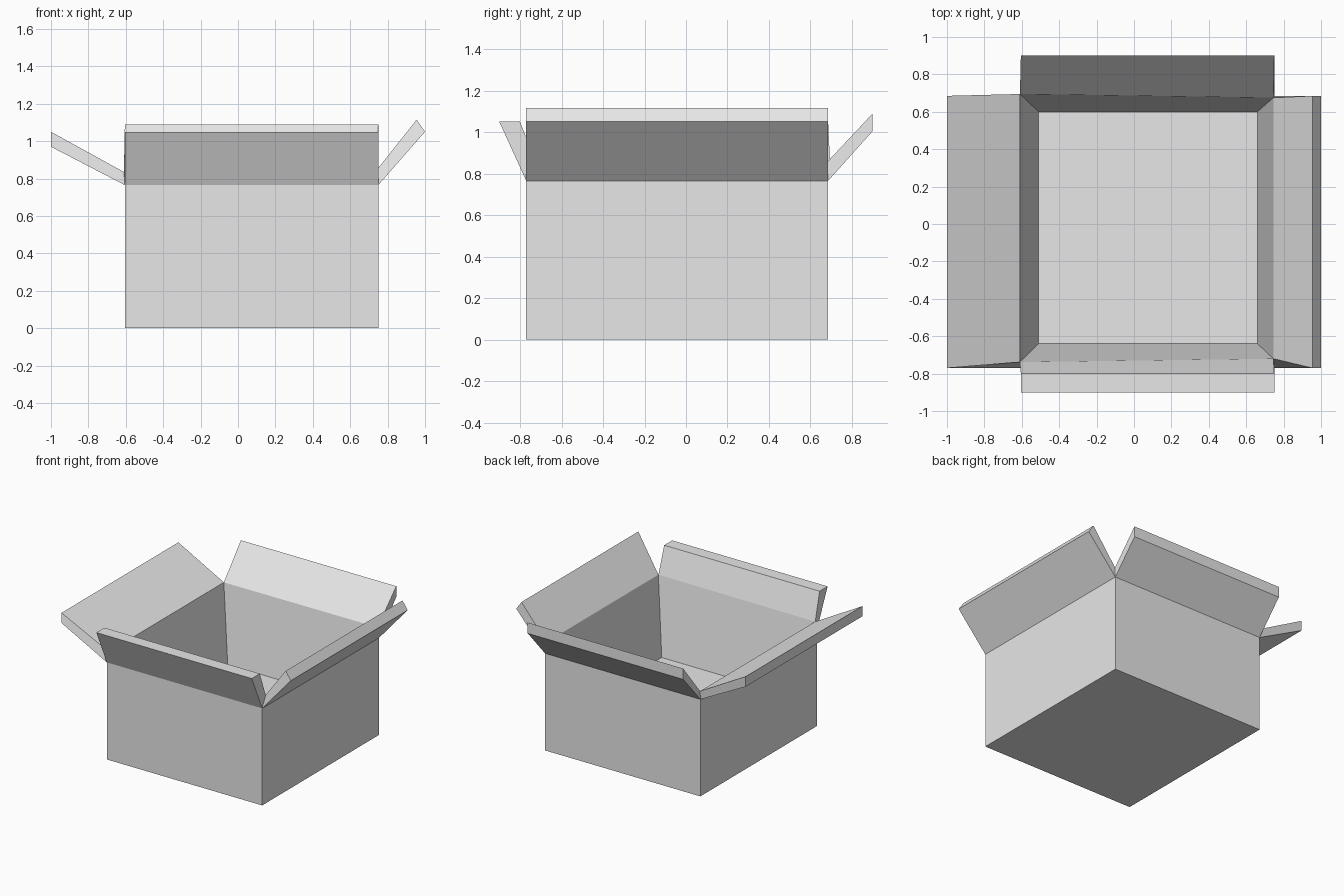
import bpy
import bmesh
from mathutils import Vector

cube = bpy.data.objects.get("Cube")
if cube:
    bpy.data.objects.remove(cube, do_unlink=True)

# One plain grey for the whole carton
grey = bpy.data.materials.new("light_grey_card")
grey.use_nodes = True
colour = (0.8, 0.8, 0.8, 1)
grey.diffuse_color = colour
grey.node_tree.nodes["Principled BSDF"].inputs["Base Color"].default_value = colour


def make_object(name, bm):
    mesh = bpy.data.meshes.new(name)
    bm.to_mesh(mesh)
    bm.free()
    mesh.materials.append(grey)
    obj = bpy.data.objects.new(name, mesh)
    bpy.context.collection.objects.link(obj)


def add_row(bm, points):
    return [bm.verts.new(p) for p in points]


def bridge(bm, low, high, closed):
    """Join two rows of vertices with quads."""
    n = len(low)
    for i in range(n if closed else n - 1):
        j = (i + 1) % n
        bm.faces.new((low[i], low[j], high[j], high[i]))


def rectangle(x0, x1, y0, y1, z):
    return [Vector(p) for p in ((x0, y0, z), (x1, y0, z), (x1, y1, z), (x0, y1, z))]


# Cross-sections, counter-clockwise from the front corner on the model's right
base = rectangle(-0.605, 0.75, -0.77, 0.685, 0)
rim = rectangle(-0.605, 0.75, -0.77, 0.685, 0.765)
floor = rectangle(-0.51, 0.66, -0.64, 0.60, 0.25)
fold = [Vector(p) for p in ((-0.61, -0.738, 0.835), (0.745, -0.72, 0.85),
                            (0.745, 0.675, 0.85), (-0.61, 0.695, 0.835))]

# Box body: outer walls with underside, tapered inner walls with floor
bm = bmesh.new()
rows = [add_row(bm, ring) for ring in (base, rim, fold, floor)]
bridge(bm, rows[0], rows[1], True)
bridge(bm, rows[2], rows[3], True)
bm.faces.new(rows[0][::-1])
bm.faces.new(rows[3])
make_object("box_body", bm)

# Flaps: offsets of the outer and inner free edges from the rim corners
flaps = {
    "front_flap": ((0, -0.13, 0.285), (0, -0.03, 0.285)),
    "left_flap": ((0.25, 0, 0.285), (0.205, 0, 0.35)),
    "back_flap": ((0, 0.215, 0.24), (0, 0.215, 0.325)),
    "right_flap": ((-0.395, 0, 0.205), (-0.395, 0, 0.285)),
}
for i, (name, (outer, inner)) in enumerate(flaps.items()):
    j = (i + 1) % 4
    bm = bmesh.new()
    sections = [
        (rim[i], rim[j]),
        (rim[i] + Vector(outer), rim[j] + Vector(outer)),
        (rim[i] + Vector(inner), rim[j] + Vector(inner)),
        (fold[i], fold[j]),
    ]
    rows = [add_row(bm, s) for s in sections]
    for low, high in zip(rows, rows[1:]):
        bridge(bm, low, high, False)
    bm.faces.new([r[0] for r in rows])
    bm.faces.new([r[1] for r in reversed(rows)])
    make_object(name, bm)
